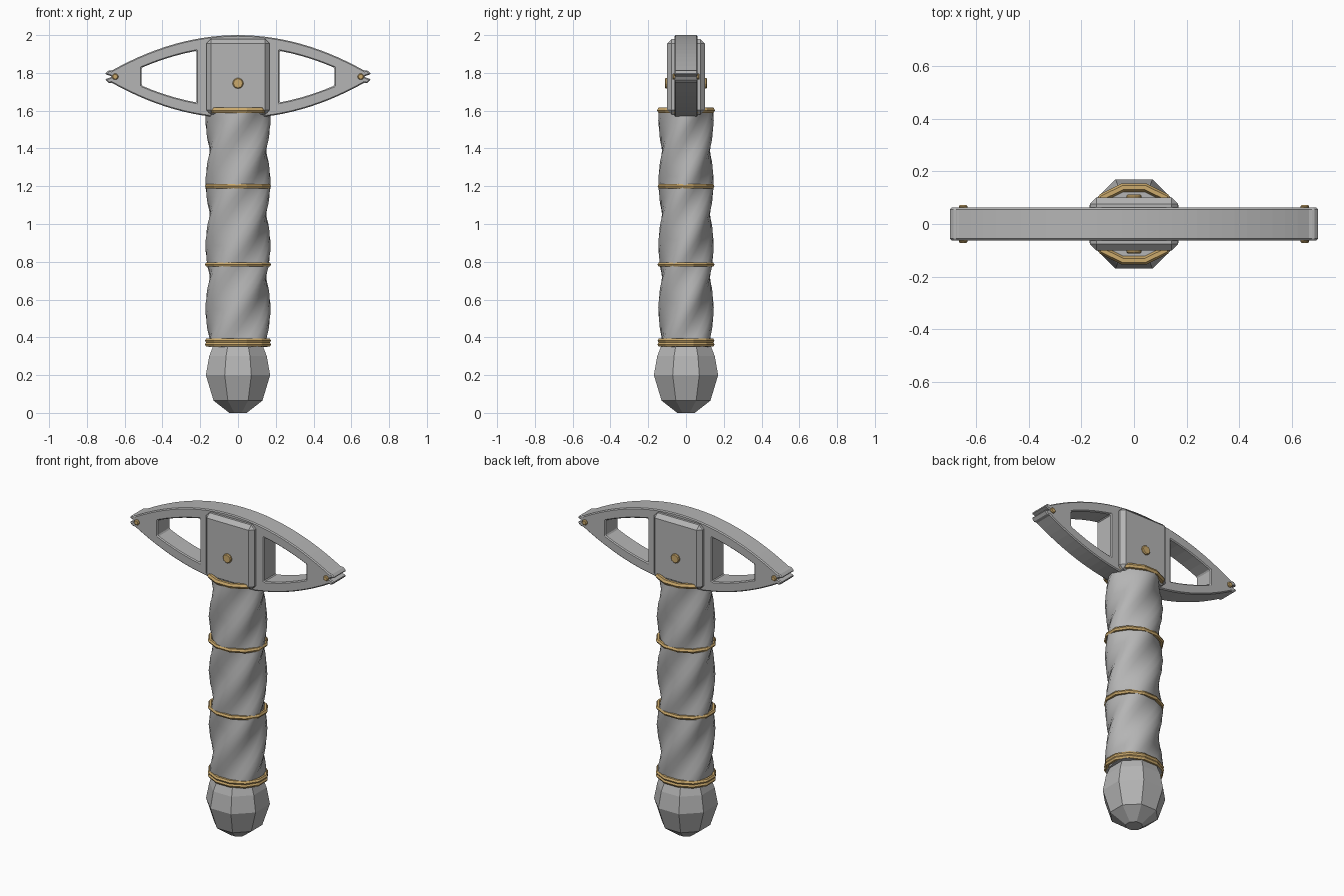
import bpy, bmesh, math
from mathutils import Matrix, Vector

if "Cube" in bpy.data.objects:
    bpy.data.objects.remove(bpy.data.objects["Cube"])


def material(name, rgb):
    m = bpy.data.materials.new(name)
    m.use_nodes = True
    m.diffuse_color = (*rgb, 1)
    m.node_tree.nodes["Principled BSDF"].inputs["Base Color"].default_value = (*rgb, 1)
    return m


steel = material("steel grey", (0.46, 0.46, 0.46))
brass = material("brass", (0.60, 0.40, 0.15))


def add(name, mesh, mat, bevel=0.0, smooth=None):
    ob = bpy.data.objects.new(name, mesh)
    bpy.context.collection.objects.link(ob)
    mesh.materials.clear()
    mesh.materials.append(mat)
    if bevel:
        mod = ob.modifiers.new("bevel", "BEVEL")
        mod.width, mod.segments = bevel, 1
    if smooth:
        bpy.ops.object.select_all(action="DESELECT")
        ob.select_set(True)
        bpy.context.view_layer.objects.active = ob
        bpy.ops.object.shade_smooth_by_angle(angle=math.radians(smooth))
    return ob


def loft(name, rings, mat, closed=False, smooth=None):
    """Skin a stack of equal point rings, capped unless closed on itself."""
    bm = bmesh.new()
    rows = [[bm.verts.new(p) for p in ring] for ring in rings]
    n = len(rows[0])
    pairs = list(zip(rows, rows[1:])) + ([(rows[-1], rows[0])] if closed else [])
    for a, b in pairs:
        for i in range(n):
            j = (i + 1) % n
            bm.faces.new((a[i], a[j], b[j], b[i]))
    if not closed:
        bm.faces.new(rows[0][::-1])
        bm.faces.new(rows[-1])
    bmesh.ops.recalc_face_normals(bm, faces=bm.faces)
    mesh = bpy.data.meshes.new(name)
    bm.to_mesh(mesh)
    bm.free()
    return add(name, mesh, mat, smooth=smooth)


# Faceted pommel
def octagon(r, z):
    angles = [math.radians(22.5 + 45 * i) for i in range(8)]
    return [(r * math.cos(a), r * math.sin(a), z) for a in angles]


profile = [(0.05, 0), (0.14, 0.065), (0.184, 0.2), (0.165, 0.3), (0.14, 0.36)]
loft("pommel", [octagon(r, z) for r, z in profile], steel)


# Twisted grip: a soft square section turning as it rises
def grip_section(z):
    turn = math.radians(90) * (z - 0.55) / 0.335
    pts = []
    for i in range(24):
        a = math.tau * i / 24
        r = 0.161 + 0.012 * math.cos(4 * a)
        pts.append((r * math.cos(a + turn), 0.85 * r * math.sin(a + turn), z))
    return pts


loft("grip", [grip_section(0.35 + 1.25 * k / 48) for k in range(49)], steel, smooth=50)


# Brass bands around the grip
def band(name, z, thick=0.012):
    rings = []
    for k in range(12):
        a = math.tau * (k + 0.5) / 12
        centre = Vector((0.168 * math.cos(a), 0.143 * math.sin(a), z))
        out = Vector((math.cos(a), math.sin(a), 0))
        ring = []
        for i in range(6):
            t = math.tau * i / 6
            ring.append(centre + thick * (out * math.cos(t) + Vector((0, 0, math.sin(t)))))
        rings.append(ring)
    loft(name, rings, brass, closed=True)


for name, z, thick in (("lower_band_a", 0.362, 0.013), ("lower_band_b", 0.382, 0.013),
                       ("middle_band", 0.785, 0.013), ("upper_band", 1.2, 0.013),
                       ("collar_band", 1.602, 0.016)):
    band(name, z, thick)

# Lens-shaped head with a window each side and notched tips
MID = 1.78


def half_height(x):
    return 0.22 - 0.2 * (x / 0.69) ** 2


def mirrored(points):
    return points + [(x, -z) for x, z in reversed(points)]


xs = [0.67 * i / 14 for i in range(-14, 15)]
top = [(x, half_height(x)) for x in xs]
tip = [(0.682, 0.036), (0.705, 0.014)]
upper = [(-x, z) for x, z in reversed(tip)] + top + tip
outline = upper + [(0.665, 0)] + [(x, -z) for x, z in reversed(upper)] + [(-0.665, 0)]
window_x = [0.22 + 0.29 * i / 5 for i in range(6)]
window = mirrored([(x, half_height(x) - 0.063) for x in window_x])
windows = [window, [(-x, z) for x, z in window]]

curve = bpy.data.curves.new("head_outline", "CURVE")
curve.dimensions, curve.fill_mode = "2D", "BOTH"
curve.extrude = 0.062
for pts in [outline] + windows:
    spline = curve.splines.new("POLY")
    spline.points.add(len(pts) - 1)
    for p, (x, z) in zip(spline.points, pts):
        p.co = (x, z, 0, 1)
    spline.use_cyclic_u = True
helper = bpy.data.objects.new("head_outline", curve)
bpy.context.collection.objects.link(helper)
bpy.context.view_layer.update()
deps = bpy.context.evaluated_depsgraph_get()
head_mesh = bpy.data.meshes.new_from_object(helper.evaluated_get(deps))
bpy.data.objects.remove(helper)
head_mesh.transform(Matrix.Translation((0, 0, MID)) @ Matrix.Rotation(math.pi / 2, 4, "X"))
bm = bmesh.new()
bm.from_mesh(head_mesh)
bmesh.ops.remove_doubles(bm, verts=bm.verts, dist=0.0005)
bmesh.ops.dissolve_limit(bm, angle_limit=0.01, verts=bm.verts, edges=bm.edges)
bmesh.ops.recalc_face_normals(bm, faces=bm.faces)
bm.to_mesh(head_mesh)
bm.free()
head_mesh.shade_flat()
add("head", head_mesh, steel, bevel=0.007)

# Chamfered block clamping the head to the grip
bm = bmesh.new()
bmesh.ops.create_cube(bm, size=1)
bmesh.ops.scale(bm, vec=(0.335, 0.2, 0.4), verts=bm.verts)
bmesh.ops.translate(bm, vec=(0, 0, MID), verts=bm.verts)
block = bpy.data.meshes.new("head_block")
bm.to_mesh(block)
bm.free()
add("head_block", block, steel, bevel=0.024)


# Rivets through the head
def rivet(name, x, z, radius, reach):
    bm = bmesh.new()
    bmesh.ops.create_cone(bm, cap_ends=True, segments=8, radius1=radius,
                          radius2=radius, depth=2 * reach)
    mesh = bpy.data.meshes.new(name)
    bm.to_mesh(mesh)
    bm.free()
    mesh.transform(Matrix.Translation((x, 0, z)) @ Matrix.Rotation(math.pi / 2, 4, "X"))
    add(name, mesh, brass, bevel=0.005)


rivet("centre_rivet", 0, 1.745, 0.03, 0.112)
rivet("left_rivet", 0.65, MID, 0.018, 0.072)
rivet("right_rivet", -0.65, MID, 0.018, 0.072)
